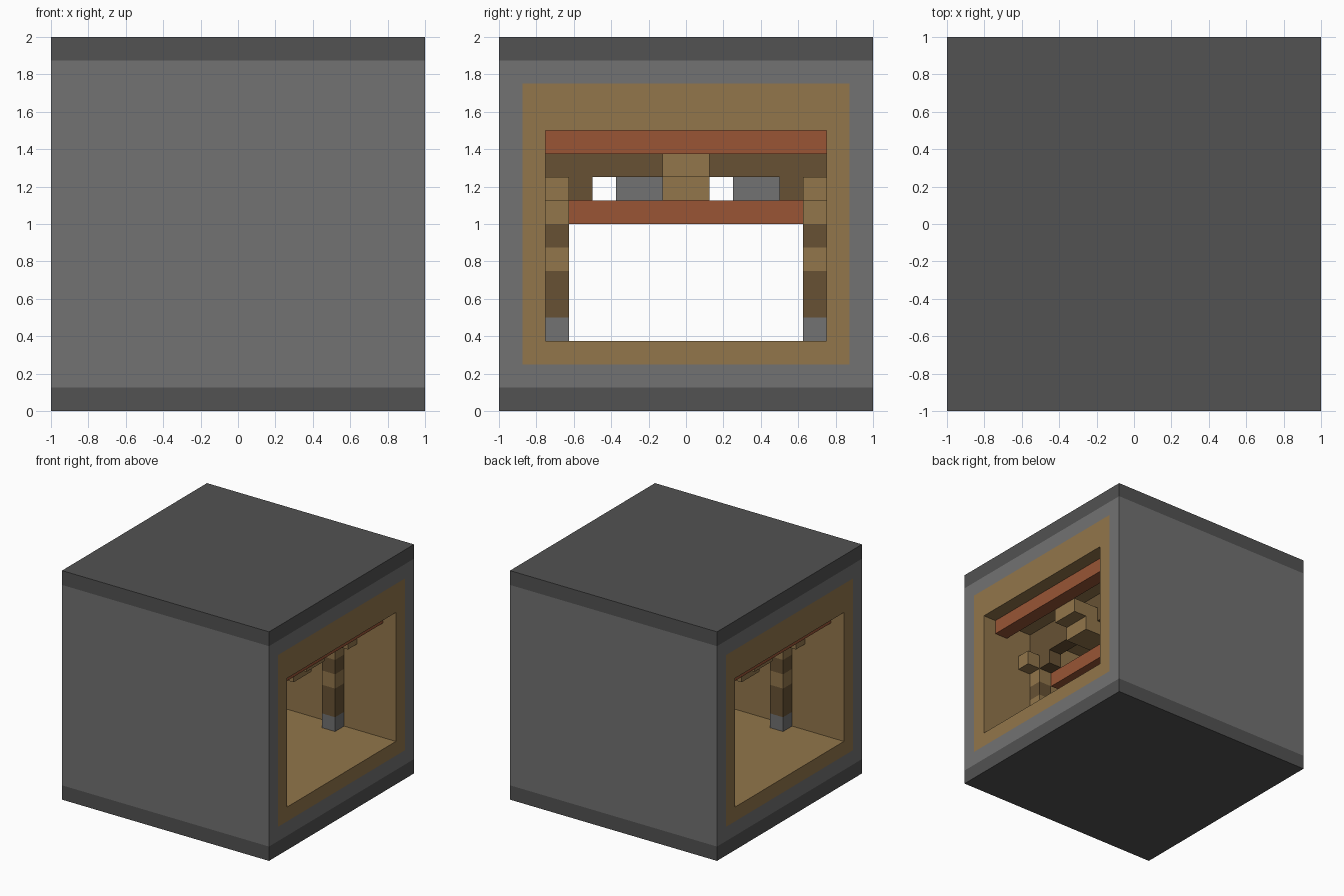
import bpy, bmesh
from mathutils import Vector

if "Cube" in bpy.data.objects:
    bpy.data.objects.remove(bpy.data.objects["Cube"], do_unlink=True)

U = 0.125  # module size


def material(name, rgb):
    m = bpy.data.materials.new(name)
    m.use_nodes = True
    m.diffuse_color = (*rgb, 1)
    m.node_tree.nodes["Principled BSDF"].inputs["Base Color"].default_value = (*rgb, 1)
    return m


GREY, DARK, WOOD, BARK, RED = range(5)
mats = [
    material("stone grey", (0.168, 0.168, 0.168)),
    material("dark grey", (0.084, 0.084, 0.084)),
    material("light wood", (0.287, 0.181, 0.070)),
    material("dark wood", (0.136, 0.083, 0.034)),
    material("brick red", (0.319, 0.091, 0.036)),
]


def finish(name, bm, rule):
    """Turn a bmesh into an object, colouring each face by its centre."""
    bmesh.ops.recalc_face_normals(bm, faces=bm.faces[:])
    for f in bm.faces:
        f.material_index = rule(f.calc_center_median())
    me = bpy.data.meshes.new(name)
    bm.to_mesh(me)
    bm.free()
    for m in mats:
        me.materials.append(m)
    ob = bpy.data.objects.new(name, me)
    bpy.context.collection.objects.link(ob)
    return ob


def box(name, xs, ys, zs, rule, cuts=()):
    """Box from module ranges, with optional level cuts for colour bands."""
    bm = bmesh.new()
    bmesh.ops.create_cube(bm, size=1)
    for v in bm.verts:
        v.co = Vector([U * (a + b) / 2 + c * U * (b - a)
                       for (a, b), c in zip((xs, ys, zs), v.co)])
    for z in cuts:
        bmesh.ops.bisect_plane(bm, geom=bm.verts[:] + bm.edges[:] + bm.faces[:],
                               plane_co=(0, 0, z * U), plane_no=(0, 0, 1))
    return finish(name, bm, rule if callable(rule) else lambda c: rule)


# Outer block: a grid with an opening, extruded through
def shell_rule(c):
    if c.z < U or c.z > 15 * U:
        return DARK
    if abs(c.y) < 7 * U and 2 * U < c.z < 14 * U:
        return WOOD
    return GREY


bm = bmesh.new()
ys, zs = (-8, -7, -6, 6, 7, 8), (0, 1, 2, 3, 12, 14, 15, 16)
grid = [[bm.verts.new((-1, y * U, z * U)) for z in zs] for y in ys]
for i in range(len(ys) - 1):
    for j in range(len(zs) - 1):
        if not (i == 2 and j == 3):
            bm.faces.new((grid[i][j], grid[i + 1][j], grid[i + 1][j + 1], grid[i][j + 1]))
new = bmesh.ops.extrude_face_region(bm, geom=bm.faces[:])["geom"]
bmesh.ops.translate(bm, vec=(2, 0, 0),
                    verts=[g for g in new if isinstance(g, bmesh.types.BMVert)])
finish("outer_block", bm, shell_rule)


# Post bands, from stone foot up to the light capital
def post_rule(c):
    z = c.z / U
    if z < 4:
        return GREY
    return WOOD if 6 < z < 7 or z > 8 else BARK


# One timber gate inside each end of the tunnel
for end, s in (("right", 1), ("left", -1)):
    def part(name, xs, ys, zs, rule, cuts=()):
        box(f"{end}_{name}", sorted(s * x for x in xs), ys, zs, rule, cuts)

    part("eave_beam", (6, 7), (-6, 6), (11, 12), RED)
    part("lintel", (3, 4), (-6, 6), (10, 12), BARK)
    part("tie_beam", (2, 3), (-5, 5), (8, 9), RED)
    for label, t in (("back", 1), ("front", -1)):
        def side(a, b):
            return sorted((t * a, t * b))
        part(f"{label}_post", (3, 4), side(5, 6), (3, 10), post_rule, (4, 6, 7, 8))
        part(f"{label}_post_bracket", (4, 5), side(5, 6), (9, 10), WOOD)
        part(f"{label}_lintel_brace", (3, 4), side(4, 5), (9, 10), BARK)
    part("centre_block", (3, 5), (-1, 1), (9, 10), WOOD)
    part("centre_bracket", (4, 6), (-1, 1), (10, 11), WOOD)

# Stone infill in the far gate
for label, span in (("front", (-3, -1)), ("back", (2, 4))):
    box(f"{label}_infill_stone", (-3, -2), span, (9, 10), GREY)
